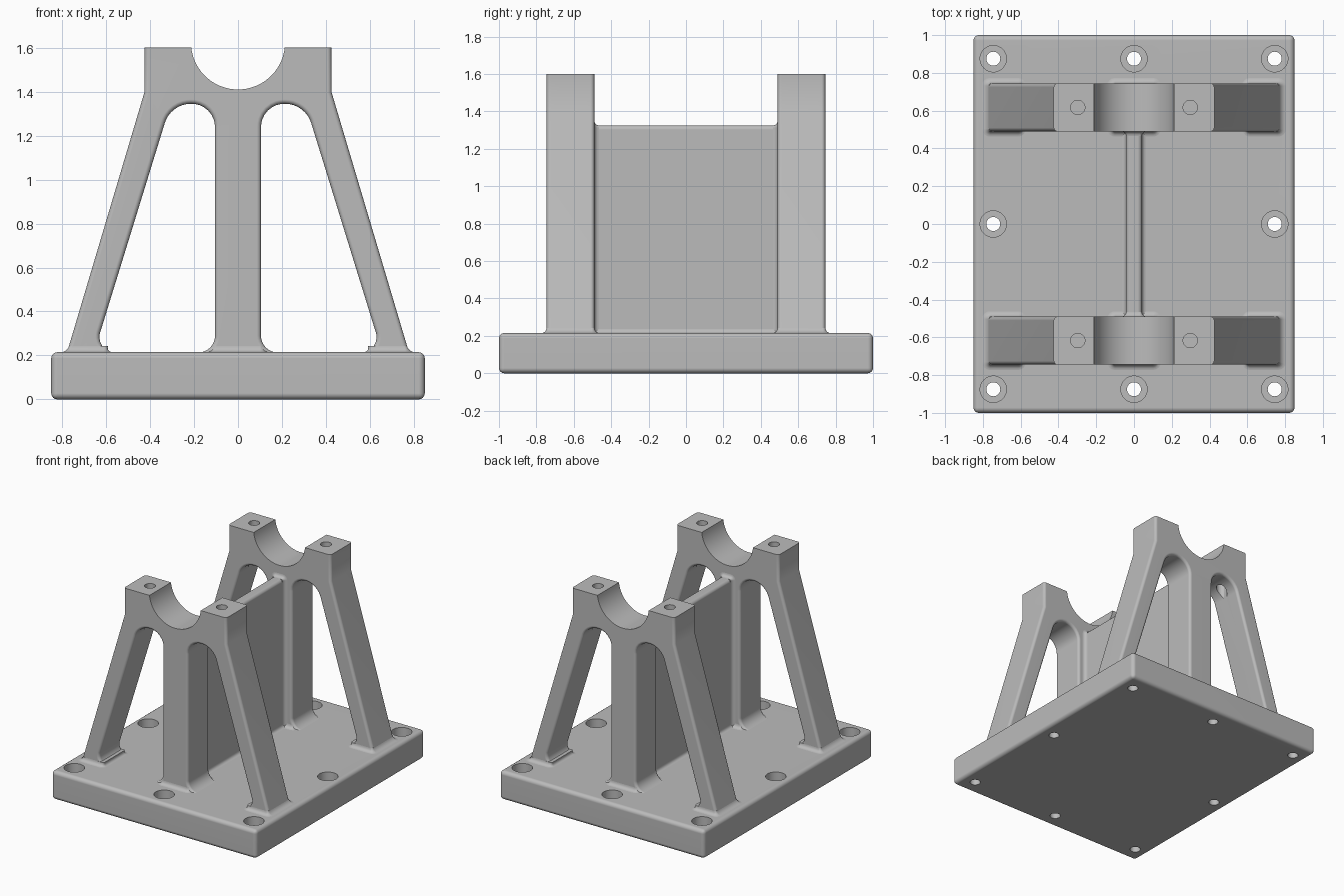
import bpy, bmesh, math
from mathutils import Vector, Matrix

if "Cube" in bpy.data.objects:
    bpy.data.objects.remove(bpy.data.objects["Cube"], do_unlink=True)

grey = bpy.data.materials.new("cast_grey")
grey.use_nodes = True
grey.diffuse_color = (0.5, 0.5, 0.5, 1)
grey.node_tree.nodes["Principled BSDF"].inputs["Base Color"].default_value = grey.diffuse_color

PLATE_TOP = 0.215
FRAME_IN, FRAME_OUT = 0.49, 0.745


def make(name, bm, matrix=None):
    if matrix:
        bm.transform(matrix)
    bmesh.ops.recalc_face_normals(bm, faces=bm.faces[:])
    mesh = bpy.data.meshes.new(name)
    bm.to_mesh(mesh)
    bm.free()
    mesh.materials.append(grey)
    obj = bpy.data.objects.new(name, mesh)
    bpy.context.collection.objects.link(obj)
    return obj


def activate(obj):
    bpy.ops.object.select_all(action='DESELECT')
    obj.select_set(True)
    bpy.context.view_layer.objects.active = obj


def finish(obj):
    activate(obj)
    bpy.ops.object.shade_smooth_by_angle(angle=math.radians(32))
    obj.modifiers.new("flat_normals", 'WEIGHTED_NORMAL').keep_sharp = True


def drill(obj, spots, radius, z0, z1):
    """Cut vertical round holes at the given spots."""
    bm = bmesh.new()
    for x, y in spots:
        bmesh.ops.create_cone(bm, cap_ends=True, segments=32, radius1=radius, radius2=radius,
                              depth=z1 - z0, matrix=Matrix.Translation((x, y, (z0 + z1) / 2)))
    cutter = make("drill", bm)
    cutter.hide_render = True
    mod = obj.modifiers.new("holes", 'BOOLEAN')
    mod.operation, mod.solver, mod.object = 'DIFFERENCE', 'EXACT', cutter
    activate(obj)
    bpy.ops.object.modifier_apply(modifier=mod.name)
    bpy.data.objects.remove(cutter, do_unlink=True)


def round_path(points, steps=8):
    """Turn (x, z, radius) corners into a path with true arcs."""
    path = []
    for i, (x, z, r) in enumerate(points):
        p = Vector((x, z))
        if not r:
            path.append(p)
            continue
        a = (Vector(points[i - 1][:2]) - p).normalized()
        b = (Vector(points[i + 1][:2]) - p).normalized()
        half = a.angle(b) / 2
        centre = p + (a + b).normalized() * r / math.sin(half)
        start = p + a * r / math.tan(half) - centre
        end = p + b * r / math.tan(half) - centre
        path += [centre + start.lerp(end, k / steps).normalized() * r for k in range(steps + 1)]
    return path


def extrude_profile(path, y0, y1):
    bm = bmesh.new()
    face = bm.faces.new([bm.verts.new((p.x, y0, p.y)) for p in path])
    new = bmesh.ops.extrude_face_region(bm, geom=[face])["geom"]
    bmesh.ops.translate(bm, vec=(0, y1 - y0, 0),
                        verts=[v for v in new if isinstance(v, bmesh.types.BMVert)])
    bmesh.ops.recalc_face_normals(bm, faces=bm.faces[:])
    return bm


def flare(name, x0, x1, y0, y1, r, matrix, lean=0, steps=5):
    """Concave fillet skirt around a rectangular foot."""
    bm = bmesh.new()
    rings = []
    for k in range(steps + 1):
        a = math.pi / 2 * k / steps
        d, z = r * (1 - math.sin(a)), r * (1 - math.cos(a))
        ring = []
        for c, (x, y) in enumerate(((x1, y1), (x0, y1), (x0, y0), (x1, y0))):
            for j in range(5):
                t = math.pi / 2 * (c + j / 4)
                inset = r / 2
                cx = x - inset * (1 if x == x1 else -1)
                cy = y - inset * (1 if y == y1 else -1)
                ring.append(bm.verts.new((cx + (d + inset) * math.cos(t) + lean * z,
                                          cy + (d + inset) * math.sin(t), z)))
        rings.append(ring)
    for low, high in zip(rings, rings[1:]):
        for i in range(len(low)):
            j = (i + 1) % len(low)
            bm.faces.new((low[i], low[j], high[j], high[i]))
    bm.faces.new(rings[0][::-1])
    bm.faces.new(rings[-1])
    finish(make(name, bm, matrix))


# Base plate with counterbored bolt holes
bm = bmesh.new()
bmesh.ops.create_cube(bm, size=1, matrix=Matrix.Translation((0, 0, PLATE_TOP / 2))
                      @ Matrix.Diagonal((1.7, 2, PLATE_TOP, 1)))
bmesh.ops.bevel(bm, geom=bm.edges[:], offset=0.028, segments=4, profile=0.5, affect='EDGES')
plate = make("base_plate", bm)
bolts = [(x, y) for x in (-0.745, 0, 0.745) for y in (-0.875, 0, 0.875) if x or y]
drill(plate, bolts, 0.037, -0.1, 0.4)
drill(plate, bolts, 0.07, 0.115, 0.4)
finish(plate)

# Frame outline: half of the bore, pad, leg, window and post, then mirrored
bore_z, bore_r = 1.624, 0.214
rim = math.acos((bore_z - 1.6) / bore_r)
half = [Vector((bore_r * math.sin(rim * k / 16), bore_z - bore_r * math.cos(rim * k / 16)))
        for k in range(17)]
floor = PLATE_TOP - 0.001
half += round_path([
    (0.425, 1.6, 0), (0.425, 1.4, 0), (0.785, 0.19, 0), (0.56, 0.19, 0), (0.56, floor, 0),
    (0.655, floor, 0.069), (0.306, 1.345, 0.124), (0.105, 1.345, 0.105),
    (0.105, floor, 0.074), (0.18, floor, 0), (0.18, 0.19, 0)])
outline = half + [Vector((-p.x, p.y)) for p in reversed(half[1:])]


def softened(edge):
    """Front and back rims, leaving the bore, pads and buried soles sharp."""
    a, b = (v.co for v in edge.verts)
    on_bore = all(abs(math.hypot(p.x, p.z - bore_z) - bore_r) < 0.002 for p in (a, b))
    flat_top = a.z > 1.59 and b.z > 1.59
    return abs(a.y - b.y) < 0.001 and not on_bore and not flat_top and max(a.z, b.z) > floor + 0.001


for side, label in ((-1, "front"), (1, "back")):
    y0, y1 = sorted((side * FRAME_IN, side * FRAME_OUT))
    bm = extrude_profile(outline, y0, y1)
    bmesh.ops.bevel(bm, geom=[e for e in bm.edges if softened(e)], offset=0.02,
                    segments=4, profile=0.5, affect='EDGES', clamp_overlap=False)
    frame = make(label + "_frame", bm)
    drill(frame, [(x, side * 0.617) for x in (-0.298, 0.298)], 0.038, 1.2, 1.7)
    finish(frame)

    # Fillets where the legs and post meet the plate
    ground = Matrix.Translation((0, 0, PLATE_TOP))
    flare(label + "_post_fillet", -0.115, 0.115, y0, y1, 0.028, ground)
    flare(label + "_left_leg_fillet", 0.6, 0.777, y0, y1, 0.028, ground, -0.3)
    flare(label + "_right_leg_fillet", -0.777, -0.6, y0, y1, 0.028, ground, 0.3)

    # Fillet where the web meets the post
    wall = Matrix.Translation((0, side * FRAME_IN, 0)) @ Matrix.Rotation(side * math.pi / 2, 4, 'X')
    low, high = sorted((-side * -0.18, -side * -1.325))
    flare(label + "_web_fillet", -0.042, 0.042, low, high, 0.025, wall)

# Central web between the frames
web = round_path([(-0.042, 0.19, 0), (-0.042, 1.325, 0.022), (0.042, 1.325, 0.022), (0.042, 0.19, 0)], 5)
finish(make("centre_web", extrude_profile(web, -0.5, 0.5)))
flare("web_foot_fillet", -0.042, 0.042, -0.5, 0.5, 0.022, Matrix.Translation((0, 0, PLATE_TOP)))
